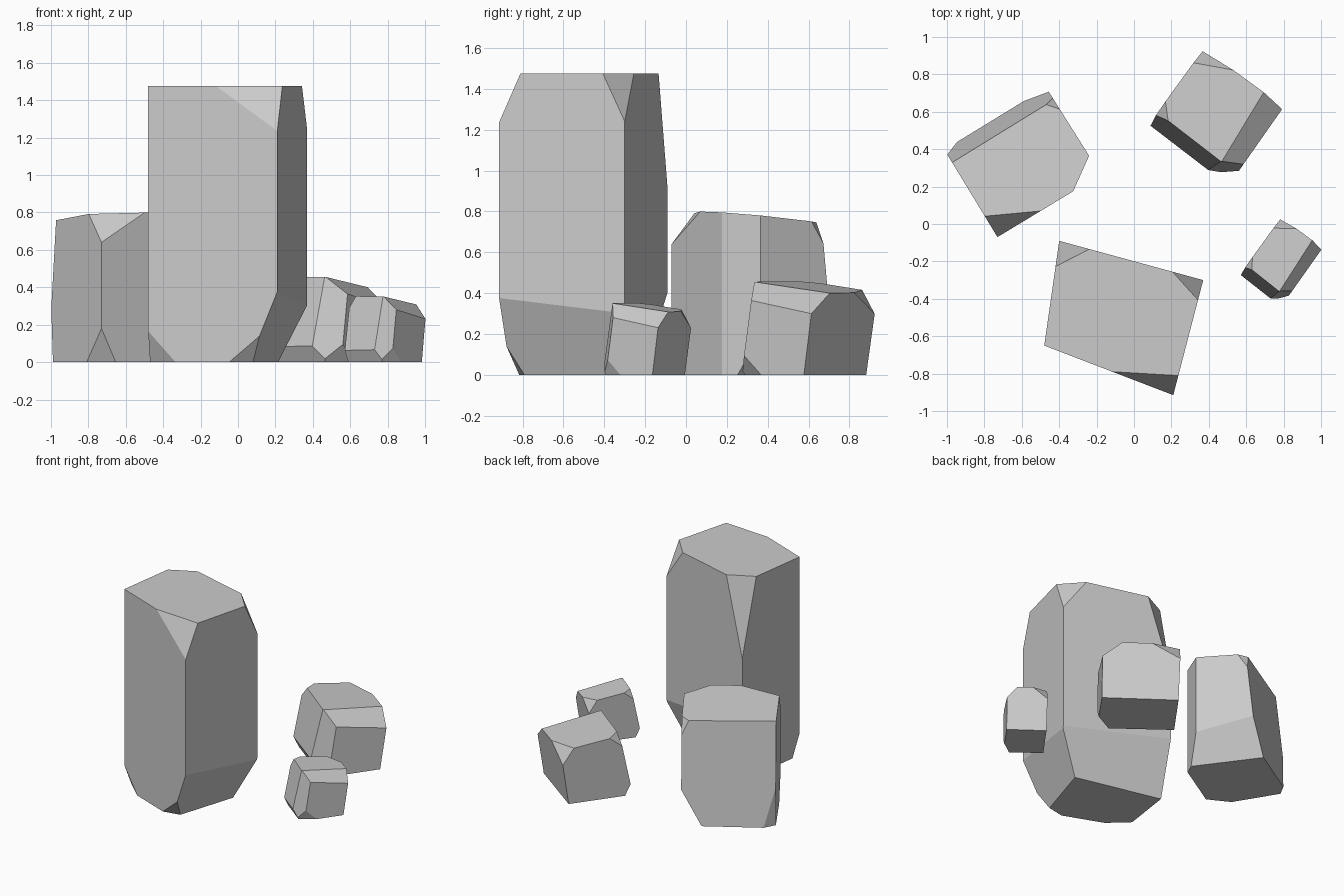
import bpy
import bmesh
from mathutils import Vector, Matrix

default_cube = bpy.data.objects.get("Cube")
if default_cube:
    bpy.data.objects.remove(default_cube, do_unlink=True)

# One plain stone colour
stone = bpy.data.materials.new("stone_grey")
stone.use_nodes = True
stone.diffuse_color = (0.6, 0.6, 0.6, 1)
shader = next(n for n in stone.node_tree.nodes if n.type == "BSDF_PRINCIPLED")
shader.inputs["Base Color"].default_value = (0.6, 0.6, 0.6, 1)
shader.inputs["Roughness"].default_value = 0.9


def slice_off(bm, point, normal):
    """Cut away everything on the normal's side of a plane and cap the cut."""
    geometry = bm.verts[:] + bm.edges[:] + bm.faces[:]
    bmesh.ops.bisect_plane(bm, geom=geometry, dist=1e-5, plane_co=point,
                           plane_no=normal, clear_outer=True)
    rim = [e for e in bm.edges if e.is_boundary]
    if rim:
        bmesh.ops.edgeloop_fill(bm, edges=rim)


def carve_rock(name, corners, leans, top, chips):
    """Carve a rock from a block: ground, walls, top plane, then chipped corners.

    corners: footprint on the ground, counter-clockwise; leans: slope of each wall;
    top: height with its x and y slope; chips: three points on each chipped facet.
    """
    bm = bmesh.new()
    bmesh.ops.create_cube(bm, size=6)
    slice_off(bm, Vector((0, 0, 0)), Vector((0, 0, -1)))

    ring = [Vector((x, y, 0)) for x, y in corners]
    for start, end, lean in zip(ring, ring[1:] + ring[:1], leans):
        along = (end - start).normalized()
        slice_off(bm, start, Vector((along.y, -along.x, lean)))

    height, slope_x, slope_y = top
    slice_off(bm, Vector((0, 0, height)), Vector((-slope_x, -slope_y, 1)))

    middle = sum(ring, Vector()) / len(ring) + Vector((0, 0, height / 2))
    for chip in chips:
        a, b, c = (Vector(p) for p in chip)
        normal = (b - a).cross(c - a).normalized()
        if normal.dot(middle - a) > 0:
            normal.negate()
        slice_off(bm, a, normal)

    bmesh.ops.recalc_face_normals(bm, faces=bm.faces)
    mesh = bpy.data.meshes.new(name)
    bm.to_mesh(mesh)
    bm.free()
    mesh.materials.append(stone)
    rock = bpy.data.objects.new(name, mesh)
    bpy.context.scene.collection.objects.link(rock)
    return rock


# Tall standing rock
carve_rock(
    "tall_rock",
    corners=[(-.48, -.65), (.21, -.915), (.37, -.3), (-.4, -.09)],
    leans=[0, 0, 0, 0],
    top=(1.475, 0, 0),
    chips=[
        [(-.11, -.79, 1.475), (.23, -.81, 1.475), (.205, -.915, 1.235)],  # front top
        [(.345, -.41, 1.475), (.21, -.26, 1.475), (.37, -.3, 1.24)],      # right top
        [(-.425, -.23, 1.475), (-.24, -.135, 1.475), (-.4, -.09, .91)],   # back top
        [(.205, -.915, .365), (.36, -.33, .3), (.14, -.6, 0)],            # right base
        [(.36, -.3, .31), (-.4, -.09, .405), (-.1, -.29, 0)],             # back base
        [(.11, -.88, .14), (-.04, -.815, 0), (.085, -.79, 0)],            # front base
        [(-.48, -.65, .165), (-.33, -.71, 0), (-.47, -.58, 0)],           # left base
    ])

# Medium upright rock
carve_rock(
    "medium_rock",
    corners=[(-.73, -.07), (-.325, .175), (-.24, .365), (-.47, .73), (-1.014, .397)],
    leans=[0, 0, 0, .105, 0],
    top=(.823, .034, -.095),
    chips=[
        [(-.785, .045, .795), (-.5, .07, .8), (-.725, -.07, .64)],    # front top
        [(-.49, .645, .745), (-.39, .615, .745), (-.46, .71, .575)],  # back top
        [(-.74, -.06, .17), (-.8, .055, 0), (-.66, -.02, 0)],         # front base
        [(-1, .375, .35), (-.94, .45, 0), (-.99, .355, 0)],           # left base
        [(-.24, .365, .2), (-.27, .225, 0), (-.59, .66, 0)],          # right base
    ])

# Low rock
low_rock = carve_rock(
    "low_rock",
    corners=[(.08, .51), (.495, .19), (.766, .577), (.348, .882)],
    leans=[.21, 0, -.15, -.03],
    top=(.527, -.083, -.098),
    chips=[
        [(.47, .335, .455), (.69, .71, .405), (.79, .61, .3)],   # right top
        [(.585, .32, .37), (.4, .29, .1), (.47, .335, .455)],    # front edge
        [(.33, .86, .415), (.56, .815, .405), (.365, .92, .305)],  # back top
        [(.17, .645, .45), (.185, .54, .46), (.105, .565, .36)],  # left top
        [(.083, .53, .08), (.4, .29, .08), (.41, .33, 0)],       # front base
        [(.565, .3, .07), (.49, .3, 0), (.64, .378, 0)],         # right base
    ])

# Small rock: a narrower, shorter copy of the low rock
small_rock = low_rock.copy()
small_rock.data = low_rock.data.copy()
small_rock.name = small_rock.data.name = "small_rock"
bpy.context.scene.collection.objects.link(small_rock)
length_axis = Vector((.586, .81, 0)).normalized()
width_axis = Vector((.81, -.586, 0)).normalized()
shrink = (Matrix.Scale(.75, 4, length_axis) @ Matrix.Scale(.52, 4, width_axis)
          @ Matrix.Scale(.77, 4, Vector((0, 0, 1))))
small_rock.data.transform(Matrix.Translation((.78, .022, 0)) @ shrink
                          @ Matrix.Translation((-.365, -.92, 0)))
